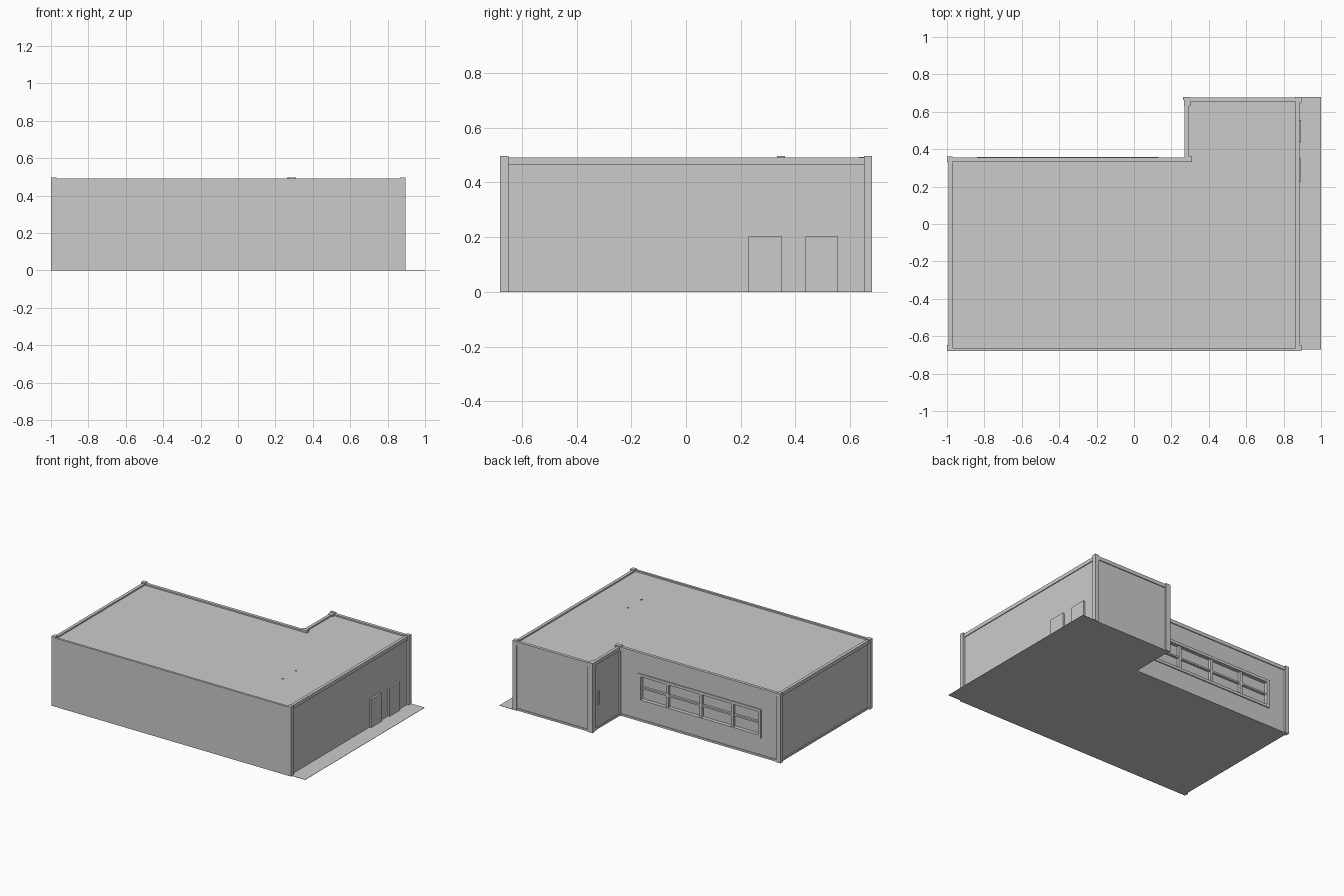
import bpy, bmesh

if "Cube" in bpy.data.objects:
    bpy.data.objects.remove(bpy.data.objects["Cube"])


def make(name, bm):
    bmesh.ops.recalc_face_normals(bm, faces=bm.faces)
    me = bpy.data.meshes.new(name)
    bm.to_mesh(me)
    bm.free()
    ob = bpy.data.objects.new(name, me)
    bpy.context.collection.objects.link(ob)
    return ob


def boxes(name, items):
    """One object from (x0, x1, y0, y1, z0, z1) boxes."""
    bm = bmesh.new()
    for x0, x1, y0, y1, z0, z1 in items:
        for v in bmesh.ops.create_cube(bm, size=1)["verts"]:
            v.co.x = x0 if v.co.x < 0 else x1
            v.co.y = y0 if v.co.y < 0 else y1
            v.co.z = z0 if v.co.z < 0 else z1
    return make(name, bm)


def prism(name, pts, z0, z1):
    bm = bmesh.new()
    face = bm.faces.new([bm.verts.new((x, y, z0)) for x, y in pts])
    ext = bmesh.ops.extrude_face_region(bm, geom=[face])["geom"]
    for v in ext:
        if isinstance(v, bmesh.types.BMVert):
            v.co.z = z1
    # keep the base closed
    if face not in bm.faces[:]:
        bm.faces.new([v for v in bm.verts if v.co.z == z0])
    return make(name, bm)


L, R, F = -0.985, 0.88, -0.68       # left, right, front wall planes
B1, B2, N = 0.35, 0.67, 0.277       # main back, wing back, notch wall
ROOF, TOP, CAP = 0.481, 0.491, 0.497

# L-shaped building body with a recess for the long window
body = prism("building_body", [(L, F), (R, F), (R, B2), (N, B2), (N, B1), (L, B1)], 0, ROOF)
WX0, WX1, WZ0, WZ1 = -0.84, 0.13, 0.135, 0.34
cutter = boxes("window_cutter", [(WX0, WX1, B1 - 0.02, B1 + 0.1, WZ0, WZ1)])
cutter.hide_render = True
cutter.hide_set(True)
mod = body.modifiers.new("window_recess", 'BOOLEAN')
mod.object = cutter
mod.operation = 'DIFFERENCE'
mod.solver = 'EXACT'


# Trim bands following the five walls (front stays flush)
def bands(p, w, z0, z1):
    return [(L - p, L + w, F, B1, z0, z1),
            (L, N + w, B1 - w, B1 + p, z0, z1),
            (N - p, N + w, B1 - w, B2, z0, z1),
            (N, R, B2 - w, B2 + p, z0, z1),
            (R - w, R + p, F, B2, z0, z1),
            (L, R, F, F + w, z0, z1)]


boxes("roof_parapet", bands(0.006, 0.016, 0.465, TOP))
boxes("base_trim", bands(0.005, 0.01, 0, 0.014)[:4])

# Corner columns
boxes("corner_columns", [
    (-1, -0.97, F, -0.648, 0, CAP),
    (-1, -0.97, 0.332, 0.361, 0, CAP),
    (0.865, 0.895, F, -0.648, 0, CAP),
    (0.865, 0.895, 0.65, 0.68, 0, CAP),
    (0.262, 0.302, 0.662, 0.68, 0, CAP),
    (0.267, 0.302, 0.632, 0.662, 0, TOP + 0.002),
    (0.267, 0.31, 0.332, 0.361, 0, CAP)])

# Window frame, mullions and middle rail
f, y0, y1 = 0.02, B1 - 0.02, B1 + 0.007
frame = [(WX0, WX1, y0, y1, z, z + f) for z in (WZ0, WZ1 - f)]
frame += [(x, x + f, y0, y1, WZ0, WZ1) for x in (WX0, WX1 - f)]
boxes("window_frame", frame)
zm = (WZ0 + WZ1) / 2
bars = [(WX0, WX1, y0, B1 - 0.004, zm - 0.006, zm + 0.006)]
bars += [(x - 0.01, x + 0.01, y0, B1, WZ0, WZ1) for x in (-0.61, -0.36, -0.095)]
boxes("window_mullions", bars)

# Two doors on the right wall
for i, (a, b) in enumerate([(0.228, 0.35), (0.436, 0.556)]):
    boxes(f"right_door_{i + 1}", [(R - 0.01, 0.893, a, b, 0, 0.203)])

# Handle on the notch wall
boxes("notch_handle", [(N - 0.008, N, 0.59, 0.597, 0.17, 0.27)])

# Small roof vents
boxes("roof_vents", [(0.58, 0.59, y, y + 0.01, ROOF - 0.005, ROOF + 0.004)
                     for y in (-0.335, -0.185)])

# Thin pavement strip along the right side
boxes("pavement", [(R - 0.02, 1.0, -0.67, 0.68, 0, 0.002)])
